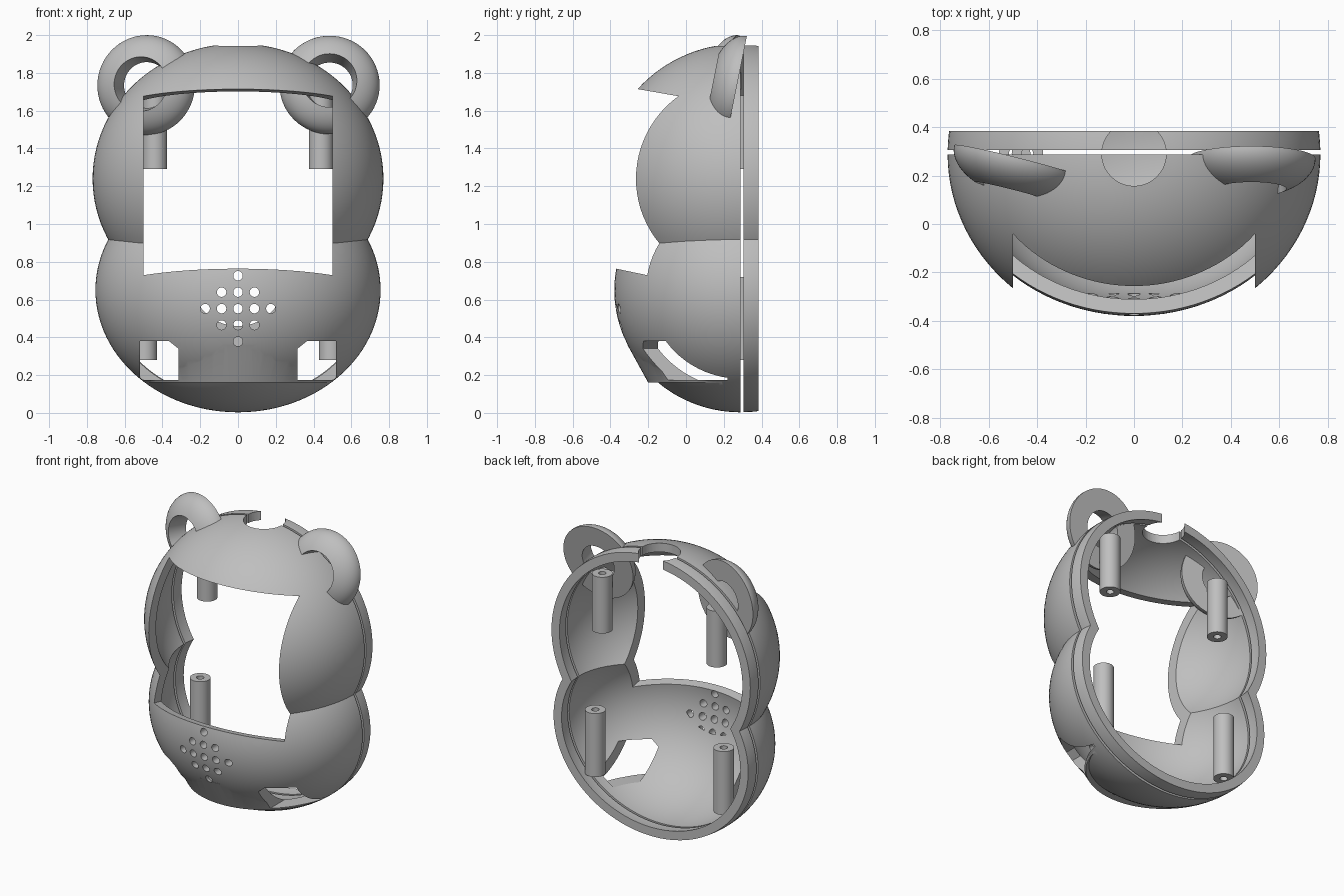
import bpy, bmesh, math
from mathutils import Matrix, Vector

cube = bpy.data.objects.get("Cube")
if cube:
    bpy.data.objects.remove(cube)

grey = bpy.data.materials.new("light grey")
grey.use_nodes = True
COLOUR = (0.52, 0.52, 0.52, 1)
grey.diffuse_color = COLOUR
grey.node_tree.nodes["Principled BSDF"].inputs["Base Color"].default_value = COLOUR

MID_Y = 0.29          # plane through the middle of both ellipsoids
WALL = 0.06


def make(name, bm):
    bmesh.ops.recalc_face_normals(bm, faces=bm.faces)
    mesh = bpy.data.meshes.new(name)
    bm.to_mesh(mesh)
    bm.free()
    mesh.materials.append(grey)
    obj = bpy.data.objects.new(name, mesh)
    bpy.context.scene.collection.objects.link(obj)
    return obj


def ellipsoid(name, z, radii):
    bm = bmesh.new()
    bmesh.ops.create_uvsphere(bm, u_segments=112, v_segments=56, radius=1)
    bm.transform(Matrix.Translation((0, MID_Y, z)) @ Matrix.Diagonal((*radii, 1)))
    return make(name, bm)


def prism(name, points, start, end):
    """Extrude a flat outline of 3D points from start to end offset."""
    bm = bmesh.new()
    face = bm.faces.new([bm.verts.new(Vector(p) + Vector(start)) for p in points])
    new = bmesh.ops.extrude_face_region(bm, geom=[face])["geom"]
    bmesh.ops.translate(bm, verts=[v for v in new if isinstance(v, bmesh.types.BMVert)],
                        vec=Vector(end) - Vector(start))
    return make(name, bm)


def cylinder(name, centre, radius, depth, along_y=False):
    bm = bmesh.new()
    bmesh.ops.create_cone(bm, cap_ends=True, segments=40, radius1=radius,
                          radius2=radius, depth=depth)
    turn = Matrix.Rotation(math.pi / 2, 4, "X") if along_y else Matrix()
    bm.transform(Matrix.Translation(centre) @ turn)
    return make(name, bm)


def lathe(name, profile, matrix, steps=64):
    """Spin a closed (radius, height) profile about z."""
    bm = bmesh.new()
    rings = [[bm.verts.new((r * math.cos(a), r * math.sin(a), h)) for r, h in profile]
             for a in (math.tau * i / steps for i in range(steps))]
    n = len(profile)
    for i in range(steps):
        a, b = rings[i], rings[(i + 1) % steps]
        for j in range(n):
            k = (j + 1) % n
            bm.faces.new((a[j], b[j], b[k], a[k]))
    bm.transform(matrix)
    return make(name, bm)


def boolean(target, tools, operation):
    for tool in tools:
        mod = target.modifiers.new("cut", "BOOLEAN")
        mod.operation, mod.solver, mod.object = operation, "EXACT", tool
    bpy.context.view_layer.update()
    result = bpy.data.meshes.new_from_object(
        target.evaluated_get(bpy.context.evaluated_depsgraph_get()))
    target.modifiers.clear()
    target.data = result
    for tool in tools:
        bpy.data.objects.remove(tool)


def slab(y0, y1):
    square = [(-2, 0, -1), (2, 0, -1), (2, 0, 3), (-2, 0, 3)]
    return prism("slab", square, (0, y0, 0), (0, y1, 0))


def body(name, inset):
    obj = ellipsoid(name, 1.24, (0.77 - inset, 0.73 - inset, 0.715 - inset))
    lower = ellipsoid("lower", 0.65, (0.755 - inset, 0.67 - inset, 0.647 - inset))
    boolean(obj, [lower], "UNION")
    return obj


# Hollow two-lobed body with the round opening in the crown
def hollow(name, with_foot):
    obj = body(name, 0)
    if with_foot:
        bm = bmesh.new()
        bmesh.ops.create_cone(bm, cap_ends=True, segments=112, radius1=0.49,
                              radius2=0.6, depth=0.2)
        bm.transform(Matrix.Translation((0, MID_Y, 0.26)))
        boolean(obj, [make("foot", bm)], "UNION")
    boolean(obj, [body("cavity", WALL),
                  cylinder("crown_hole", (0, MID_Y, 1.95), 0.133, 0.5)], "DIFFERENCE")
    return obj


# Front shell
shell = hollow("front_shell", True)
boolean(shell, [slab(-1, 0.288)], "INTERSECT")

# Tilted screen window
bottom = lambda y: 0.73 - 0.21 * (y + 0.21)
top = lambda y: 1.68 - 0.175 * (y + 0.06)
outline = [(0, y, f(y)) for y, f in ((-1, bottom), (0.1, bottom), (0.1, top), (-1, top))]
cutters = [prism("window", outline, (-0.5, 0, 0), (0.5, 0, 0))]

# Chamfered slots at both sides of the foot
for s in (-1, 1):
    outline = [(s * x, 0, z) for x, z in ((0.315, 0.175), (0.52, 0.175), (0.52, 0.38),
                                          (0.365, 0.38), (0.315, 0.34))]
    cutters.append(prism("slot", outline, (0, -1, 0), (0, 0.22, 0)))

# Diamond of sound holes, the lowest ones blind
for row in range(-2, 3):
    reach = 2 - abs(row)
    for col in range(-reach, reach + 1):
        cutters.append(cylinder("sound_hole", (col * 0.087, -0.387, 0.552 + row * 0.087),
                                0.025, 0.2, along_y=True))
boolean(shell, cutters, "DIFFERENCE")

# Separate rear rim
rim = hollow("rear_rim", False)
boolean(rim, [slab(0.305, 0.385)], "INTERSECT")

# Hollow screw posts
parts = [shell, rim]
for s, side in ((-1, "right"), (1, "left")):
    for level, x, z0, z1 in (("upper", 0.44, 1.29, 1.68), ("lower", 0.493, 0.28, 0.72)):
        ring = [(0.024, z0), (0.065, z0), (0.065, z1), (0.024, z1)]
        parts.append(lathe(f"{level}_{side}_post", ring,
                           Matrix.Translation((s * x, MID_Y, 0)), 40))

# Ears: shallow domes with a flat back and a tapered round opening
dome = [(0.265 * math.cos(a), 0.152 * math.sin(a))
        for a in (math.radians(57) * i / 12 for i in range(13))] + [(0.122, 0)]
for side, x, y, normal in (("right", -0.485, 0.262, (-0.25, -1, 0.05)),
                           ("left", 0.485, 0.27, (0, -1, 0.2))):
    turn = Vector(normal).to_track_quat("Z", "Y").to_matrix().to_4x4()
    parts.append(lathe(f"{side}_ear", dome, Matrix.Translation((x, y, 1.735)) @ turn))

bpy.ops.object.select_all(action="DESELECT")
for obj in parts:
    obj.select_set(True)
bpy.context.view_layer.objects.active = shell
bpy.ops.object.shade_smooth_by_angle(angle=math.radians(30))
